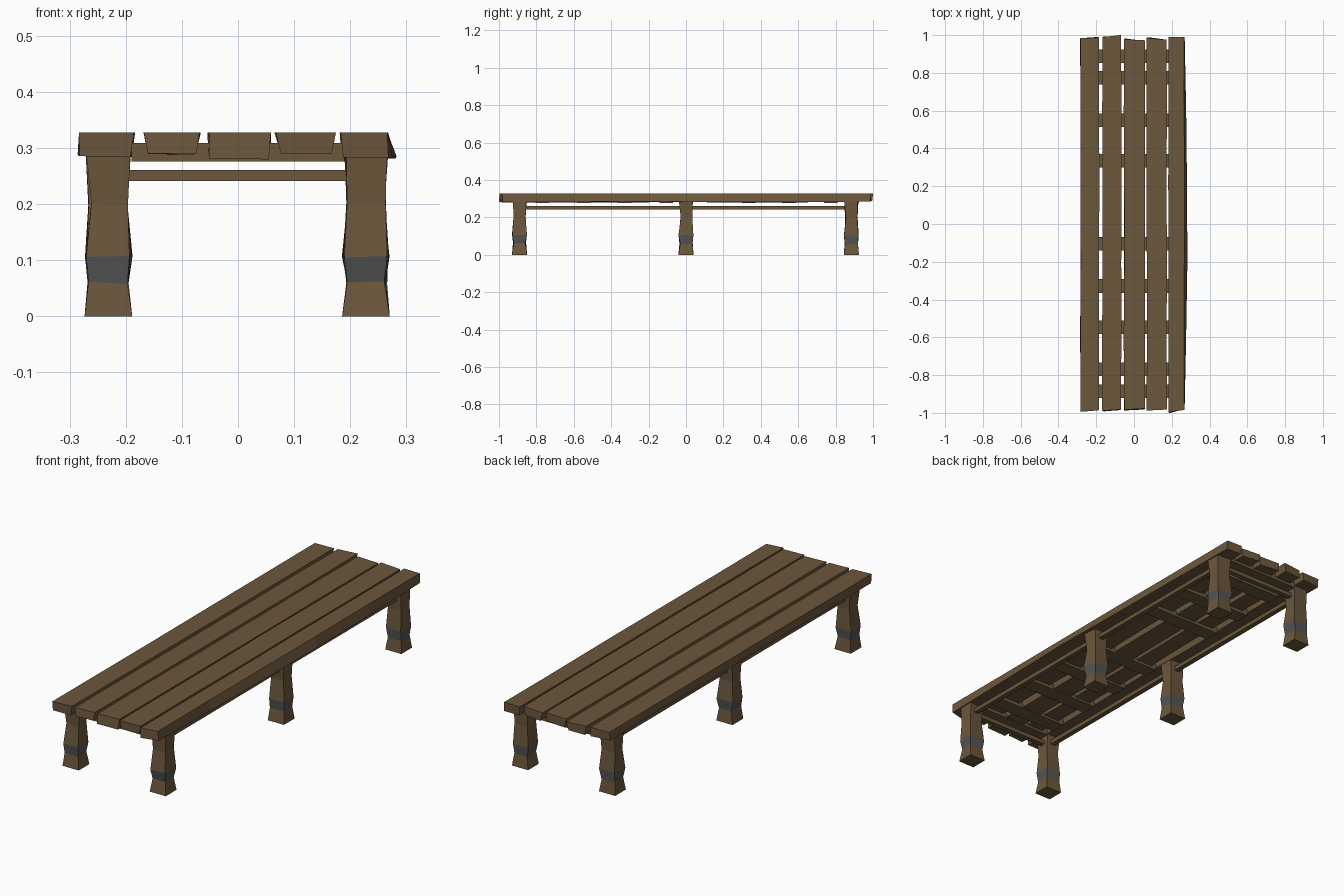
import bpy, bmesh, random

if "Cube" in bpy.data.objects:
    bpy.data.objects.remove(bpy.data.objects["Cube"])

random.seed(4)


def material(name, rgb):
    m = bpy.data.materials.new(name)
    m.diffuse_color = (*rgb, 1)
    m.use_nodes = True
    m.node_tree.nodes["Principled BSDF"].inputs["Base Color"].default_value = m.diffuse_color
    return m


WOOD = material("wood", (0.15, 0.095, 0.045))
IRON = material("iron", (0.09, 0.09, 0.09))


def loft(name, rings, mats=(WOOD,), band=None):
    """Skin four-sided rings into a closed, flat-shaded solid."""
    bm = bmesh.new()
    loops = [[bm.verts.new(p) for p in ring] for ring in rings]
    for i, (a, b) in enumerate(zip(loops, loops[1:])):
        for j in range(4):
            k = (j + 1) % 4
            f = bm.faces.new((a[j], a[k], b[k], b[j]))
            f.material_index = 1 if i == band else 0
    bm.faces.new(loops[0])
    bm.faces.new(loops[-1])
    bmesh.ops.recalc_face_normals(bm, faces=bm.faces)
    me = bpy.data.meshes.new(name)
    bm.to_mesh(me)
    bm.free()
    for m in mats:
        me.materials.append(m)
    ob = bpy.data.objects.new(name, me)
    bpy.context.collection.objects.link(ob)
    return ob


def box(name, x0, x1, y0, y1, z0, z1):
    return loft(name, [[(x0, y0, z), (x1, y0, z), (x1, y1, z), (x0, y1, z)]
                       for z in (z0, z1)])


def jit(a):
    return random.uniform(-a, a)


# Seat planks: top edges, bottom edges, bottom height, end positions
planks = [
    (-0.283, -0.184, -0.284, -0.190, 0.287, -0.99, 0.985),
    (-0.168, -0.068, -0.160, -0.076, 0.289, -0.985, 0.995),
    (-0.053, 0.059, -0.050, 0.056, 0.283, -0.98, 0.975),
    (0.066, 0.174, 0.076, 0.166, 0.289, -0.985, 0.98),
    (0.182, 0.266, 0.186, 0.270, 0.284, -0.99, 0.99),
]
for n, (t0, t1, b0, b1, zb, ya, yb) in enumerate(planks):
    rings = []
    for i, y in enumerate((ya, -0.6, -0.2, 0.2, 0.6, yb)):
        end = i in (0, 5)
        skew = jit(0.008) if end else 0
        bulge = (0, 0.007, 0.013, 0.011, 0.006, 0)[i] if n == 4 else 0
        low = zb + jit(0.004)
        rings.append([(t0 + jit(0.002), y + skew, 0.328),
                      (t1 + jit(0.002), y - skew, 0.328),
                      (b1 + bulge + jit(0.002), y - skew + jit(0.006) * end, low),
                      (b0 + jit(0.002), y + skew + jit(0.006) * end, low + jit(0.003))])
    loft(f"seat_plank_{n + 1}", rings)

# Chunky hewn legs with an iron band
levels = [(0, 0.0425), (0.06, 0.035), (0.105, 0.040), (0.2, 0.033), (0.295, 0.038)]
for side, cx in (("left", -0.231), ("right", 0.228)):
    for pos, cy in (("front", -0.89), ("middle", 0), ("back", 0.884)):
        rings = []
        for z, h in levels:
            w = 0 if z == 0 else 0.003
            rings.append([(cx + sx * h + jit(w), cy + sy * (h - 0.002) + jit(w),
                           z + jit(w))
                          for sx, sy in ((-1, -1), (1, -1), (1, 1), (-1, 1))])
        loft(f"{pos}_{side}_leg", rings, (WOOD, IRON), band=1)

# Slats under the planks
for n, y in enumerate((-0.885, -0.768, -0.547, -0.328, -0.105, 0.335, 0.55, 0.775, 0.888)):
    box(f"cross_slat_{n + 1}", -0.19, 0.19, y - 0.036, y + 0.036, 0.276, 0.309)

# Thin stretcher rails between the legs
for side, x in (("left", -0.23), ("right", 0.228)):
    box(f"{side}_rail", x - 0.012, x + 0.012, -0.87, 0.87, 0.241, 0.261)
for pos, y in (("front", -0.888), ("back", 0.884)):
    box(f"{pos}_rail", -0.22, 0.22, y - 0.012, y + 0.012, 0.241, 0.261)
